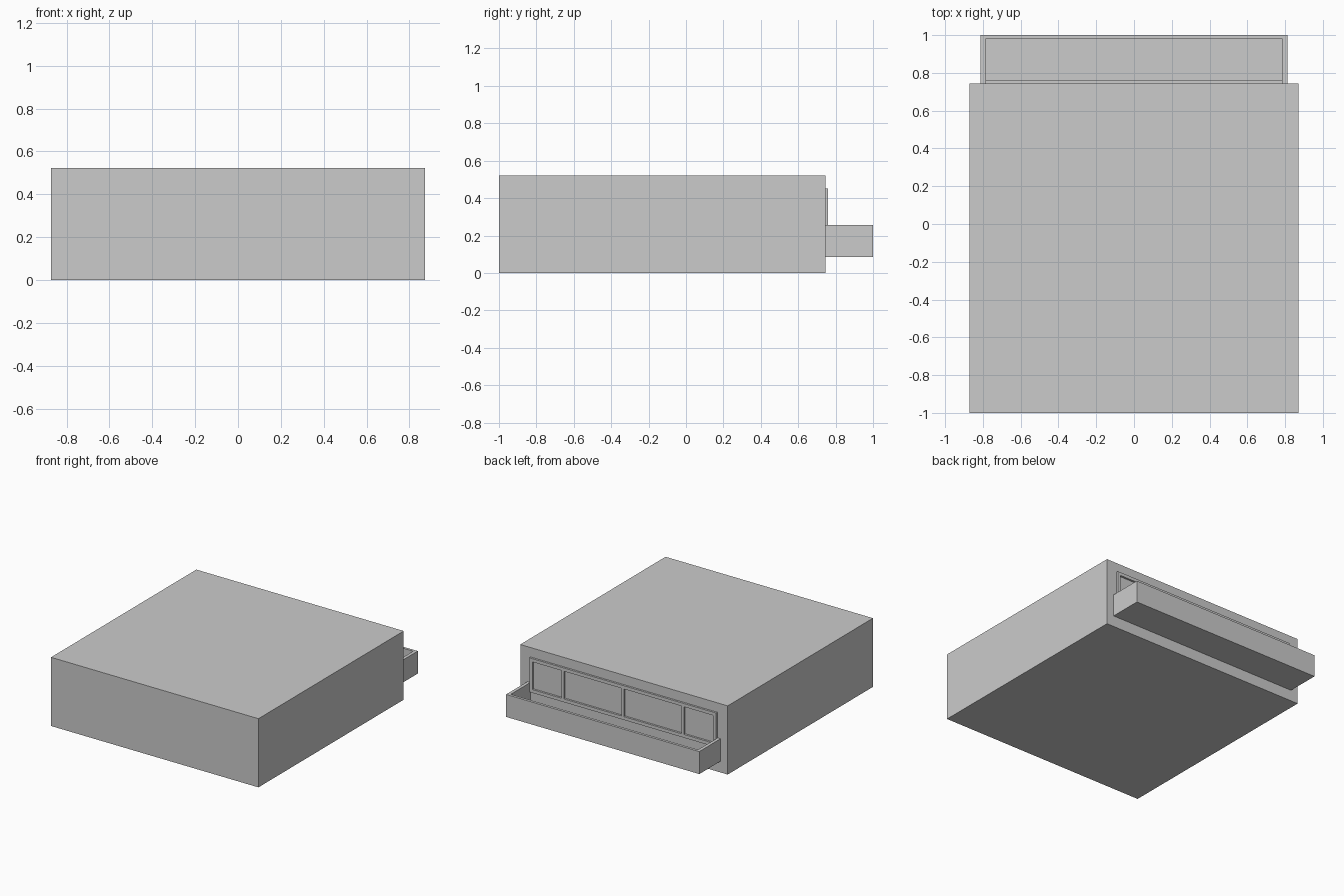
import bpy

if "Cube" in bpy.data.objects:
    bpy.data.objects.remove(bpy.data.objects["Cube"])


def box(name, x0, x1, y0, y1, z0, z1):
    """Axis-aligned box between two corners."""
    bpy.ops.mesh.primitive_cube_add(size=1, location=((x0 + x1) / 2, (y0 + y1) / 2, (z0 + z1) / 2))
    ob = bpy.context.object
    ob.name = name
    ob.scale = (x1 - x0, y1 - y0, z1 - z0)
    bpy.ops.object.transform_apply(location=False, rotation=False, scale=True)
    return ob


WALL = 0.745

# main building block
box("building_block", -0.872, 0.872, -1.0, WALL, 0.0, 0.522)

# window frame: rails, stiles and three mullions
W, Y1, Z0, Z1, T = 0.785, 0.76, 0.19, 0.45, 0.025
box("window_top_rail", -W, W, WALL, Y1, Z1 - T, Z1)
box("window_bottom_rail", -W, W, WALL, Y1, Z0, Z0 + T)
for side, s in (("right", 1), ("left", -1)):
    xs = sorted((s * W, s * (W - T)))
    box(f"window_stile_{side}", *xs, WALL, Y1, Z0 + T, Z1 - T)
for i, x in enumerate((-0.505, 0.0, 0.505)):
    box(f"window_mullion_{i + 1}", x - 0.01, x + 0.01, WALL, Y1, Z0 + T, Z1 - T)

# open planter box below the window
P, PY, B, H, D = 0.812, 1.0, 0.085, 0.256, 0.025
box("planter_floor", -P + D, P - D, WALL, PY - 0.02, B, B + 0.02)
box("planter_outer_panel", -P + D, P - D, PY - 0.02, PY, B, H)
for side, s in (("right", 1), ("left", -1)):
    xs = sorted((s * P, s * (P - D)))
    box(f"planter_end_{side}", *xs, WALL, PY, B, H)
